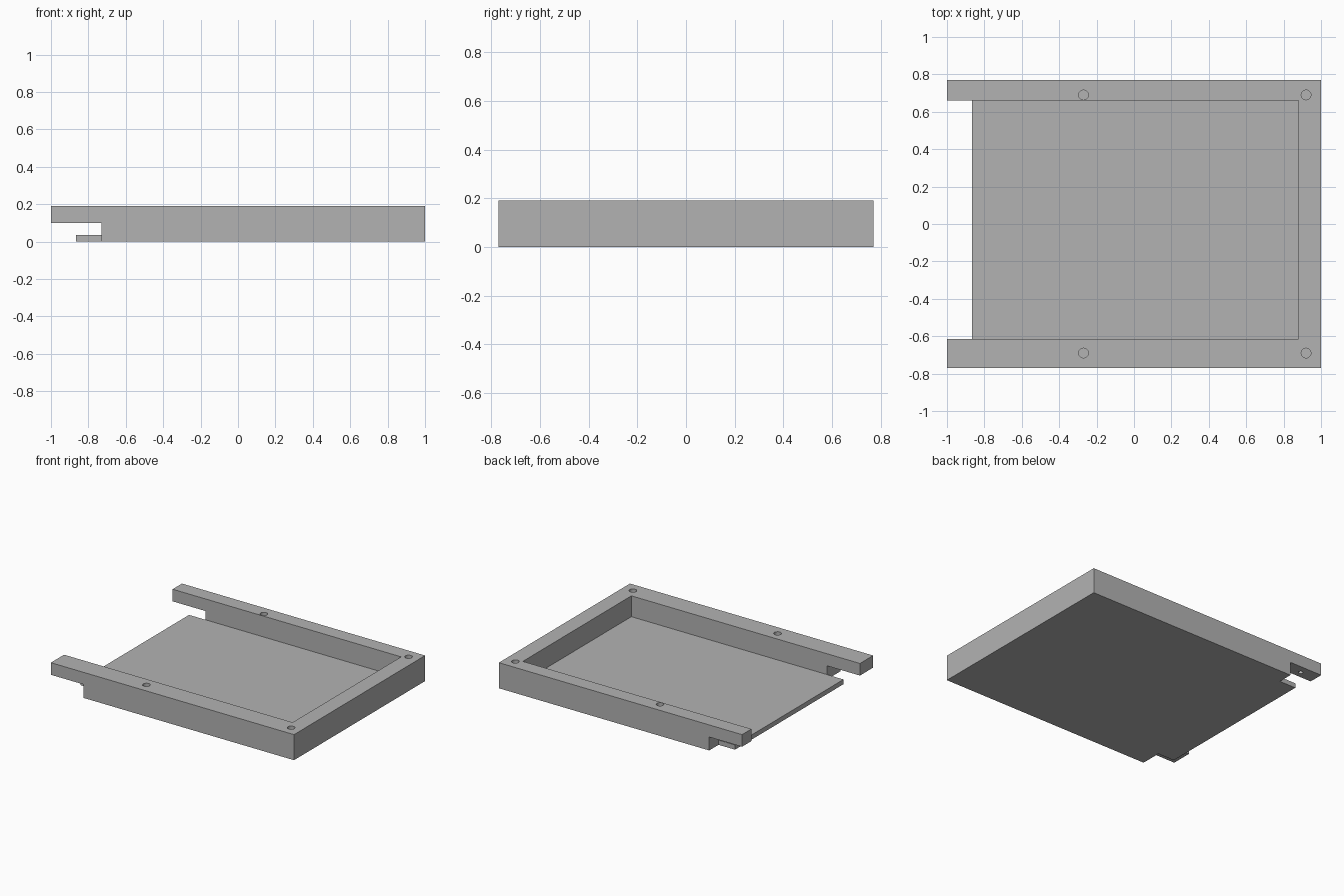
import bpy

if "Cube" in bpy.data.objects:
    bpy.data.objects.remove(bpy.data.objects["Cube"])

grey = bpy.data.materials.new("plain grey")
grey.diffuse_color = (0.45, 0.45, 0.45, 1)
grey.use_nodes = True
grey.node_tree.nodes["Principled BSDF"].inputs["Base Color"].default_value = grey.diffuse_color


def box(name, x0, x1, y0, y1, z0, z1):
    bpy.ops.mesh.primitive_cube_add(
        size=1, location=((x0 + x1) / 2, (y0 + y1) / 2, (z0 + z1) / 2))
    ob = bpy.context.object
    ob.name = name
    ob.scale = (x1 - x0, y1 - y0, z1 - z0)
    bpy.ops.object.transform_apply(location=True, rotation=False, scale=True)
    return ob


def drill(name, x, y, z0, z1, r):
    bpy.ops.mesh.primitive_cylinder_add(
        vertices=32, radius=r, depth=z1 - z0, location=(x, y, (z0 + z1) / 2))
    ob = bpy.context.object
    ob.name = name
    return ob


def cut(target, cutter):
    cutter.hide_render = True
    mod = target.modifiers.new("cut", 'BOOLEAN')
    mod.operation = 'DIFFERENCE'
    mod.solver = 'EXACT'
    mod.object = cutter
    bpy.context.view_layer.objects.active = target
    bpy.ops.object.modifier_apply(modifier=mod.name)
    bpy.data.objects.remove(cutter)


# Solid block that becomes the tray
tray = box("tray", -1, 1, -0.77, 0.77, 0, 0.19)
tray.data.materials.append(grey)

# Pocket above the floor, open on the left, and the gap beyond the floor edge
cut(tray, box("pocket_cutter", -1.2, 0.88, -0.615, 0.66, 0.035, 0.4))
cut(tray, box("floor_edge_cutter", -1.2, -0.865, -0.615, 0.66, -0.2, 0.1))

# Notches under the two overhanging arms
cut(tray, box("front_notch_cutter", -1.2, -0.73, -1, -0.615, -0.2, 0.1))
cut(tray, box("back_notch_cutter", -1.2, -0.73, 0.66, 1, -0.2, 0.1))

# Blind screw holes in the rails, and small pin holes under the arms
for y in (-0.69, 0.69):
    for x in (-0.27, 0.92):
        cut(tray, drill("screw_hole_cutter", x, y, 0.09, 0.3, 0.026))
for y in (-0.69, 0.71):
    cut(tray, drill("pin_hole_cutter", -0.87, y, 0.0, 0.15, 0.016))

for poly in tray.data.polygons:
    poly.material_index = 0
bpy.ops.object.select_all(action='DESELECT')
tray.select_set(True)
bpy.context.view_layer.objects.active = tray
bpy.ops.object.shade_smooth_by_angle()
